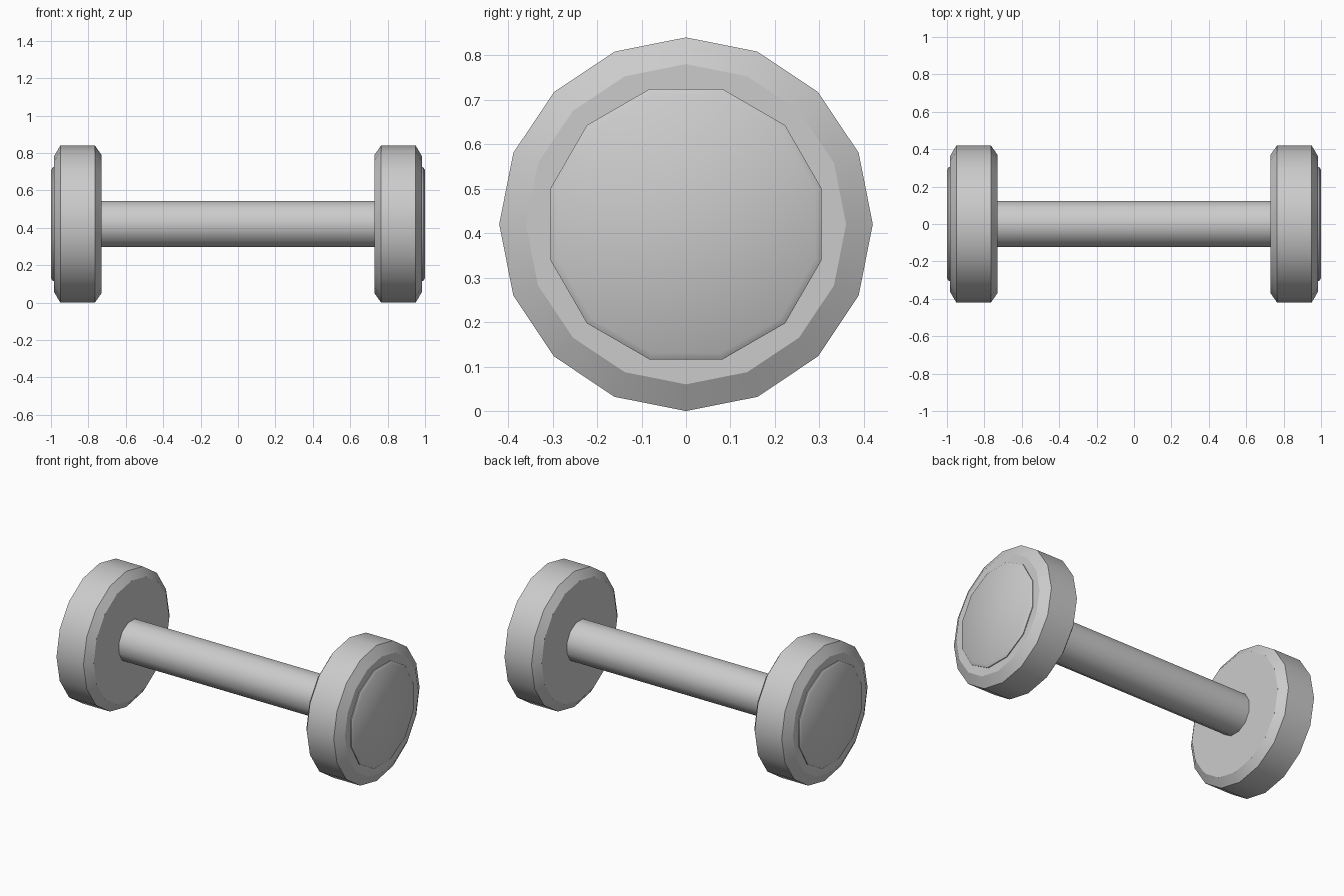
import bpy
import bmesh
import math
from mathutils import Vector

cube = bpy.data.objects.get("Cube")
if cube:
    bpy.data.objects.remove(cube, do_unlink=True)

AXIS_Z = 0.42

steel = bpy.data.materials.new("grey_steel")
steel.use_nodes = True
grey = (0.6, 0.6, 0.6, 1)
steel.diffuse_color = grey
steel.node_tree.nodes["Principled BSDF"].inputs["Base Color"].default_value = grey


def lathe(name, profile, sides, turn, sharp, side=1):
    """Spin (x, radius) points around the bar axis and close both ends."""
    bm = bmesh.new()
    rings = []
    for x, r in profile:
        angles = [turn + math.tau * i / sides for i in range(sides)]
        rings.append([bm.verts.new(Vector((side * x, r * math.sin(a), r * math.cos(a))))
                      for a in angles])
    for a, b in zip(rings, rings[1:]):
        for i in range(sides):
            j = (i + 1) % sides
            bm.faces.new((a[i], a[j], b[j], b[i]))
    bm.faces.new(rings[0])
    bm.faces.new(rings[-1])
    bmesh.ops.recalc_face_normals(bm, faces=bm.faces)
    mesh = bpy.data.meshes.new(name)
    bm.to_mesh(mesh)
    bm.free()
    mesh.materials.append(steel)
    obj = bpy.data.objects.new(name, mesh)
    obj.location.z = AXIS_Z
    bpy.context.collection.objects.link(obj)
    bpy.ops.object.select_all(action='DESELECT')
    obj.select_set(True)
    bpy.context.view_layer.objects.active = obj
    bpy.ops.object.shade_smooth_by_angle(angle=math.radians(sharp))
    return obj


# Grip bar between the weights
lathe("handle_bar", [(-0.74, 0.127), (0.74, 0.127)], 12, math.radians(15), 35)

# Bevelled weights and their raised end caps
for label, side in (("left", 1), ("right", -1)):
    lathe(label + "_weight",
          [(0.73, 0.37), (0.765, 0.42), (0.95, 0.42), (0.985, 0.36)],
          16, 0, 28, side)
    lathe(label + "_end_cap",
          [(0.97, 0.315), (0.99, 0.315), (1.0, 0.3)],
          12, math.radians(15), 35, side)
